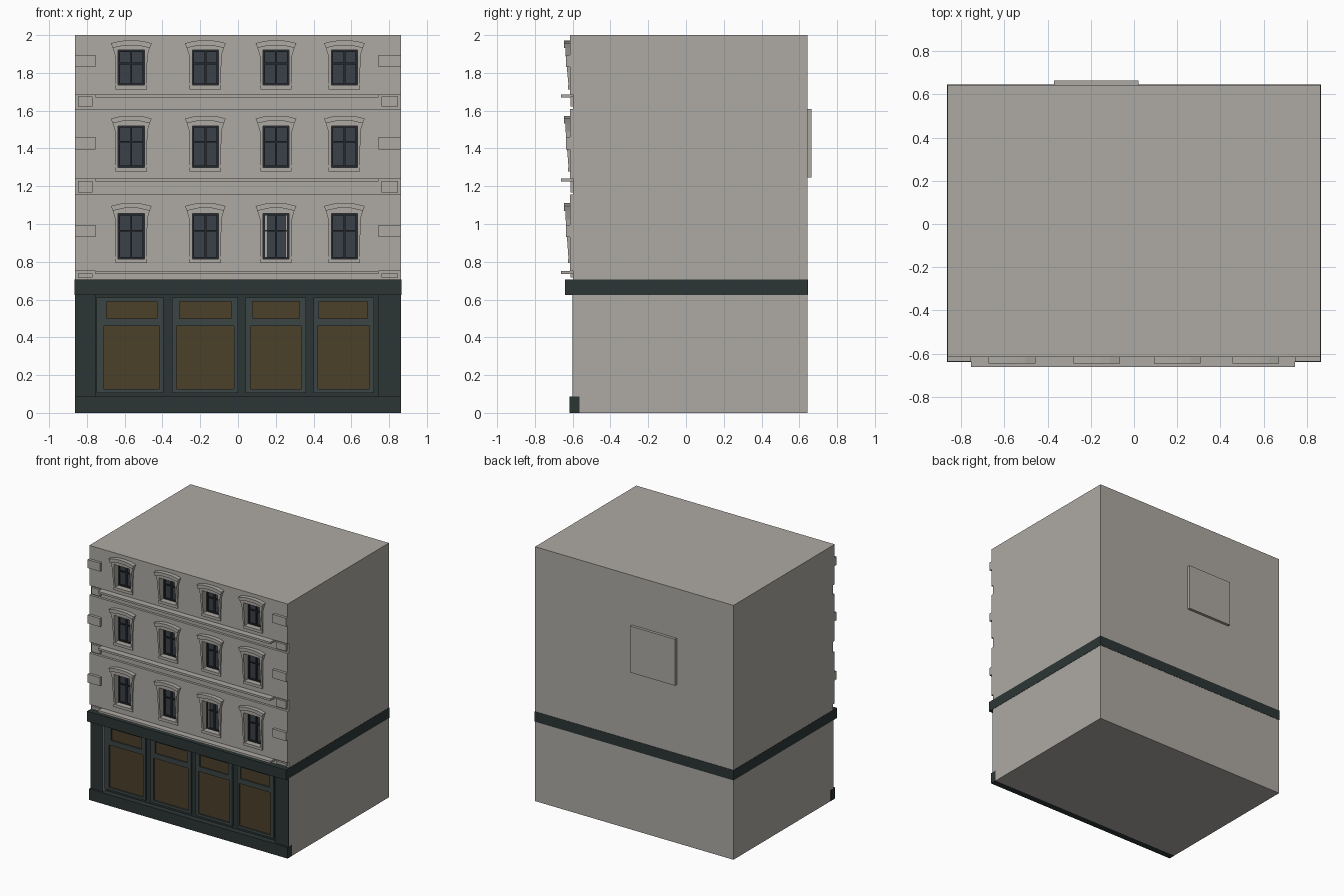
import bpy, bmesh

if "Cube" in bpy.data.objects:
    bpy.data.objects.remove(bpy.data.objects["Cube"])


def mat(name, r, g, b):
    m = bpy.data.materials.new(name)
    m.diffuse_color = (r, g, b, 1)
    m.use_nodes = True
    m.node_tree.nodes["Principled BSDF"].inputs["Base Color"].default_value = m.diffuse_color
    return m


STONE = mat("stone", 0.42, 0.40, 0.37)
DARK = mat("shop_paint", 0.025, 0.036, 0.036)
TRIM = mat("shop_trim", 0.045, 0.058, 0.058)
AMBER = mat("shop_glass", 0.070, 0.050, 0.022)
GLASS = mat("window_glass", 0.042, 0.053, 0.066)
SASH = mat("sash_paint", 0.018, 0.023, 0.027)


def prism(name, pts, front, back, material=STONE):
    """Extrude an x-z outline along y; front may be one depth or one per point."""
    if not isinstance(front, (list, tuple)):
        front = [front] * len(pts)
    bm = bmesh.new()
    f = [bm.verts.new((x, y, z)) for (x, z), y in zip(pts, front)]
    b = [bm.verts.new((x, back, z)) for x, z in pts]
    bm.faces.new(f)
    bm.faces.new(b[::-1])
    for i in range(len(pts)):
        j = (i + 1) % len(pts)
        bm.faces.new((f[j], f[i], b[i], b[j]))
    bmesh.ops.recalc_face_normals(bm, faces=bm.faces)
    me = bpy.data.meshes.new(name)
    bm.to_mesh(me)
    bm.free()
    me.materials.append(material)
    ob = bpy.data.objects.new(name, me)
    bpy.context.collection.objects.link(ob)
    return ob


def box(name, x0, x1, y0, y1, z0, z1, material=STONE):
    return prism(name, [(x0, z0), (x1, z0), (x1, z1), (x0, z1)], y0, y1, material)


W = 0.863            # half width of the building
BACK = 0.643
CORE = -0.565        # front of the core behind all facade layers
WALL = -0.615        # front of the upper walls
PIER_L, PIER_R = -0.755, 0.745

# Main volume
box("building_core", -W, W, CORE, BACK, 0, 2.0)
box("rear_panel", -0.37, 0.02, BACK - 0.01, 0.665, 1.245, 1.61)

# Shopfront: plinth, fascia band, side piers, recessed wall
box("shop_plinth", -W - 0.001, W + 0.001, -0.618, CORE, 0, 0.087, DARK)
box("shop_fascia", -W - 0.002, W + 0.002, -0.64, BACK + 0.002, 0.625, 0.705, DARK)
for x0, x1 in ((-W, PIER_L), (PIER_R, W)):
    box("shop_pier", x0, x1, -0.598, CORE, 0.087, 0.625)
    box("shop_pier_facing", x0, x1, -0.602, -0.598, 0.087, 0.625, DARK)
box("shop_wall", PIER_L, PIER_R, -0.572, CORE, 0.087, 0.625, DARK)


# Shop windows: frame left/right, top pane left/right, lower pane left/right
shops = [(-0.75, -0.395, -0.695, -0.43, -0.71, -0.415),
         (-0.35, 0.0, -0.31, -0.035, -0.325, -0.02),
         (0.04, 0.36, 0.077, 0.325, 0.065, 0.335),
         (0.40, 0.72, 0.43, 0.685, 0.42, 0.695)]
for fl, fr, tl, tr, bl, br in shops:
    y0, y1 = -0.586, -0.572
    for name, x0, x1, z0, z1 in (
            ("shop_frame_base", fl, fr, 0.106, 0.127), ("shop_frame_rail", fl, fr, 0.46, 0.50),
            ("shop_frame_head", fl, fr, 0.59, 0.61),
            ("shop_frame_left", fl, bl, 0.127, 0.46), ("shop_frame_right", br, fr, 0.127, 0.46),
            ("transom_left", fl, tl, 0.50, 0.59), ("transom_right", tr, fr, 0.50, 0.59)):
        box(name, x0, x1, y0, y1, z0, z1, TRIM)
    box("shop_pane", bl, br, -0.576, y1, 0.127, 0.46, AMBER)
    box("transom_pane", tl, tr, -0.576, y1, 0.50, 0.59, AMBER)

# Upper storeys: wall bottom, wall top, glass bottom, glass top, head top, quoin bottom
centres = (-0.565, -0.173, 0.201, 0.563)
storeys = [(0.75, 1.155, 0.815, 1.055, 1.11, 0.93),
           (1.24, 1.61, 1.30, 1.52, 1.573, 1.395),
           (1.686, 2.0, 1.735, 1.92, 1.972, 1.83)]
HW = 0.069           # half width of a window opening


def window(cx, g0, g1, top):
    # Glass and sash bars
    box("window_pane", cx - HW, cx + HW, -0.572, CORE, g0, g1, GLASS)
    mid = g0 + (g1 - g0) * 0.62
    for x0, x1, z0, z1 in ((-HW, -HW + 0.01, g0, g1), (HW - 0.01, HW, g0, g1),
                           (-HW, HW, g0, g0 + 0.01), (-HW, HW, g1 - 0.01, g1),
                           (-0.005, 0.005, g0, g1), (-HW, HW, mid - 0.004, mid + 0.004)):
        box("window_sash", cx + x0, cx + x1, -0.582, -0.57, z0, z1, SASH)
    # Surround: sill, tapering jambs, flared head with a raised hood
    box("window_sill", cx - 0.083, cx + 0.083, -0.625, WALL, g0 - 0.022, g0)
    spring = g1 - 0.03
    for s in (-1, 1):
        prism("window_jamb", [(cx + s * HW, g0), (cx + s * 0.083, g0),
                              (cx + s * 0.085, spring), (cx + s * HW, spring)],
              [-0.622, -0.622, -0.637, -0.637], WALL)
    right = [(HW, g1), (HW, spring), (0.085, spring), (0.098, top - 0.04)]
    arch = [(0.035, top - 0.026), (-0.035, top - 0.026)]
    outline = right + arch + [(-x, z) for x, z in right[::-1]]
    prism("window_head", [(cx + x, z) for x, z in outline], -0.638, WALL)
    hood = [(0.098, top - 0.04), (0.108, top - 0.015), (0.06, top - 0.003), (0.02, top)]
    under = [(-0.035, top - 0.026), (0.035, top - 0.026)]
    outline = hood + [(-x, z) for x, z in hood[::-1]] + under
    prism("window_hood", [(cx + x, z) for x, z in outline], -0.647, WALL)


for z0, z1, g0, g1, top, q0 in storeys:
    # Wall strips leaving the window openings free
    box("wall_below_windows", -W, W, WALL, CORE, z0, g0)
    box("wall_above_windows", -W, W, WALL, CORE, g1, z1)
    edges = [-W] + [e for c in centres for e in (c - HW, c + HW)] + [W]
    for a, b in zip(edges[::2], edges[1::2]):
        box("wall_pier", a, b, WALL, CORE, g0, g1)
    for c in centres:
        window(c, g0, g1, top)
    # Corner stones
    for x0, x1 in ((-W, PIER_L), (PIER_R, W)):
        box("corner_stone", x0, x1, -0.636, WALL, q0, q0 + 0.066)

# Light curtains in the one differing window
for x in (0.150, 0.258):
    box("window_curtain", x - 0.006, x + 0.006, -0.581, -0.57, 0.825, 1.045)

# String courses: recessed band, thin ledge, bevelled end blocks
for z0, z1 in ((0.705, 0.75), (1.155, 1.24), (1.61, 1.686)):
    box("string_band", -W, W, -0.597, CORE, z0, z1)
    box("string_ledge", PIER_L, PIER_R, -0.663, -0.597, z1 - 0.016, z1)
    for x0, x1 in ((-W, PIER_L), (PIER_R, W)):
        box("string_end_block", x0 + 0.016, x1 - 0.016, -0.612, -0.597, z0 + 0.012, z1 - 0.012)
